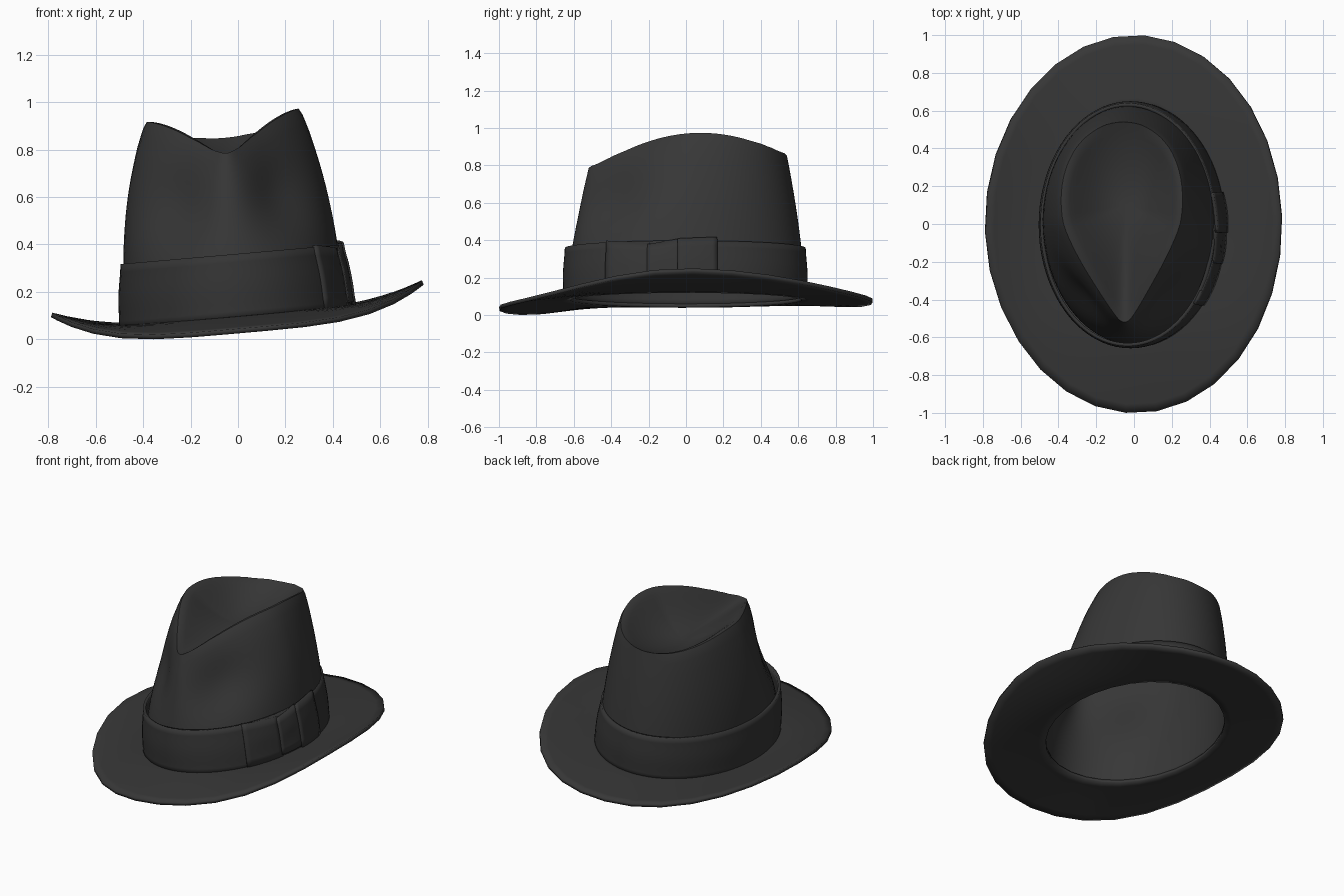
import bpy, bmesh
from math import sin, cos, pi, radians, exp, asin
from mathutils import Matrix

cube = bpy.data.objects.get("Cube")
if cube:
    bpy.data.objects.remove(cube)

TILT = Matrix.Rotation(radians(-5), 4, 'Y')
parts = []


def material(name, value):
    m = bpy.data.materials.new(name)
    m.use_nodes = True
    rgba = (value, value, value, 1)
    m.diffuse_color = rgba
    bsdf = m.node_tree.nodes["Principled BSDF"]
    bsdf.inputs["Base Color"].default_value = rgba
    bsdf.inputs["Roughness"].default_value = 0.9
    return m


felt = material("charcoal felt", 0.038)
ribbon = material("charcoal ribbon", 0.035)


def finish(name, bm, mat, thickness, offset, angle=40):
    """Turn a sheet into a thick, smooth, tilted object."""
    bmesh.ops.recalc_face_normals(bm, faces=bm.faces)
    mesh = bpy.data.meshes.new(name)
    bm.to_mesh(mesh)
    bm.free()
    mesh.transform(TILT)
    mesh.materials.append(mat)
    ob = bpy.data.objects.new(name, mesh)
    bpy.context.collection.objects.link(ob)
    solid = ob.modifiers.new("thickness", 'SOLIDIFY')
    solid.thickness, solid.offset = thickness, offset
    bpy.ops.object.select_all(action='DESELECT')
    ob.select_set(True)
    bpy.context.view_layer.objects.active = ob
    bpy.ops.object.shade_smooth_by_angle(angle=radians(angle))
    parts.append(ob)


def loft(bm, rows, closed=True):
    """Bridge rows of points with quads."""
    grid = [[bm.verts.new(p) for p in row] for row in rows]
    n = len(grid[0])
    for a, b in zip(grid, grid[1:]):
        for i in range(n if closed else n - 1):
            j = (i + 1) % n
            bm.faces.new((a[i], a[j], b[j], b[i]))
    return grid


def angles(n):
    return [2 * pi * i / n for i in range(n)]


# Crown: oval base rising to a teardrop rim, with pinched front sides
def rim(a):
    s = sin(a)
    y = 0.54 * s if s > 0 else 0.52 * s
    x = 0.02 + 0.315 * cos(a) * (1 + (0.28 if s > 0 else 0.6) * s)
    return x, y, 0.98 - 0.51 * (y - 0.07) ** 2


def wall(a, t):
    x, y, z = rim(a)
    f = t ** (1.55 + 0.95 * cos(a) ** 2)
    pinch = sum(exp(-((a - c) / 0.4) ** 2) for c in (1.25 * pi, 1.75 * pi))
    k = 1 - 0.12 * pinch * exp(-((t - 0.66) / 0.22) ** 2)
    bx, by = 0.462 * cos(a), 0.637 * sin(a)
    return (bx + (x - bx) * f) * k, (by + (y - by) * f) * k, 0.1 + (z - 0.1) * t


def dent(a, s):
    x, y, z = rim(a)
    h = 1 - (1 - s * s) ** (1 + 0.35 * cos(a) ** 2)
    return 0.02 + (x - 0.02) * s, 0.1 + (y - 0.1) * s, 0.77 + (z - 0.77) * h


ring = angles(80)
WALL, TOP = 22, 14
bm = bmesh.new()
rows = [[wall(a, i / WALL) for a in ring] for i in range(WALL + 1)]
rows += [[dent(a, 1 - i / TOP) for a in ring] for i in range(1, TOP)]
grid = loft(bm, rows)
bm.faces.new(grid[-1])
# Round the side ridges, fading out toward the sharp front and back
for limit in (0.25, 0.35, 0.45, 0.55, 0.65, 0.75):
    soft = [v for row in grid[WALL - 2:WALL + 3]
            for v, a in zip(row, ring) if abs(cos(a)) > limit]
    bmesh.ops.smooth_vert(bm, verts=soft, factor=0.25,
                          use_axis_x=True, use_axis_y=True, use_axis_z=True)
finish("crown", bm, felt, 0.01, -1, 50)


# Brim: snapped down in front, curled up at both sides
def brim(a, u):
    c, s = cos(a), sin(a)
    ends, power = (0.088, 3) if s > 0 else (0.05, 4)
    edge = ends + (0.187 - ends) * abs(c) ** power
    bend = u ** (1.2 + 0.5 * c * c)
    return (0.013 * u + (0.45 + 0.337 * u) * c, (0.62 + 0.38 * u) * s,
            0.105 + (edge - 0.105) * bend)


bm = bmesh.new()
loft(bm, [[brim(a + 0.04, i / 8) for a in angles(30)] for i in range(9)])
finish("brim", bm, felt, 0.02, 0)


# Ribbon band: a tapering oval sleeve with a soft fold
def sleeve(a, z, out=0.0):
    t = (z - 0.1) / 0.275
    fold = 0.006 * sin(pi * t) ** 2
    rx, ry = 0.495 - 0.03 * t + fold + out, 0.652 - 0.008 * t + fold + out
    return rx * cos(a), ry * sin(a) - 0.004, z


bm = bmesh.new()
loft(bm, [[sleeve(a, 0.1 + 0.275 * i / 8) for a in ring] for i in range(9)])
finish("ribbon_band", bm, ribbon, 0.018, -1)


# Bow on the left side: curved pieces wrapped over the band
def bow_piece(name, y0, y1, top0, top1, low, out0, out1, wrinkle):
    a0, a1 = asin(y0 / 0.65), asin(y1 / 0.65)
    bm = bmesh.new()
    rows = []
    for i in range(7):
        row = []
        for j in range(9):
            v = j / 8
            top = top0 + (top1 - top0) * v
            z = low + (top - low) * i / 6
            out = out0 + (out1 - out0) * v
            out += wrinkle * sin(pi * v) * cos(3 * pi * i / 6)
            row.append(sleeve(a0 + (a1 - a0) * v, z, out))
        rows.append(row)
    loft(bm, rows, closed=False)
    finish(name, bm, ribbon, 0.016, -1)


bow_piece("bow_tail", -0.42, -0.19, 0.383, 0.362, 0.115, 0.01, 0.007, 0.002)
bow_piece("bow_loop", -0.20, -0.03, 0.355, 0.385, 0.13, 0.014, 0.01, 0.004)
bow_piece("bow_knot", -0.04, 0.17, 0.385, 0.395, 0.12, 0.018, 0.01, 0.003)

# Rest the whole hat on the ground
bpy.context.view_layer.update()
graph = bpy.context.evaluated_depsgraph_get()
lowest = min(v.co.z for ob in parts for v in ob.evaluated_get(graph).data.vertices)
for ob in parts:
    ob.data.transform(Matrix.Translation((0, 0, -lowest)))
